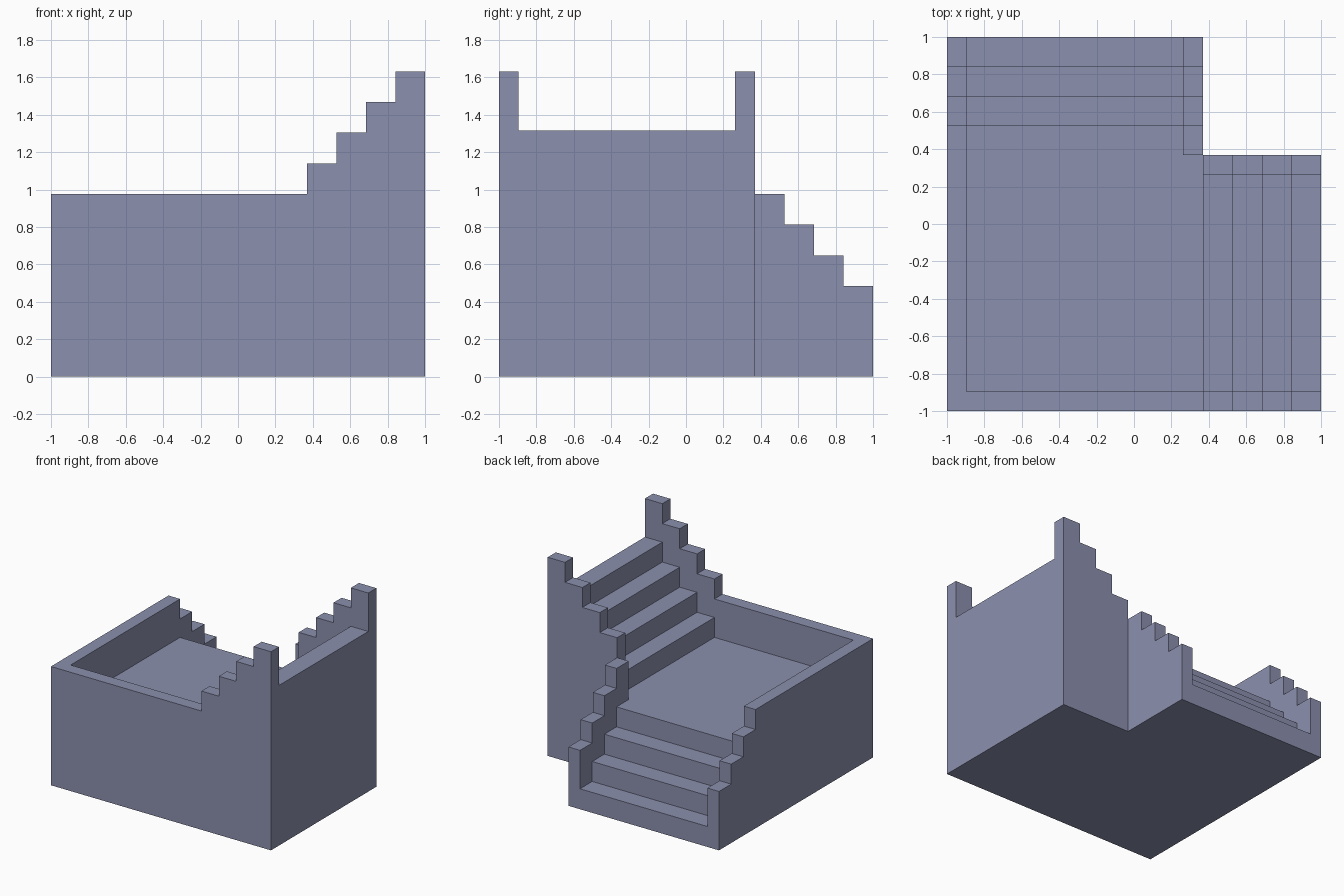
import bpy, bmesh, math

if "Cube" in bpy.data.objects:
    bpy.data.objects.remove(bpy.data.objects["Cube"])

E = 0.368                 # edge between landing and both flights
T = 0.105                 # parapet thickness
RUN = (1 - E) / 4         # tread depth
RISE = 0.164              # step height
FLOOR = 0.66              # landing height
RAIL = 0.316              # parapet height above the treads

stone = bpy.data.materials.new("blue grey stone")
stone.diffuse_color = (0.26, 0.28, 0.42, 1)
stone.use_nodes = True
stone.node_tree.nodes["Principled BSDF"].inputs["Base Color"].default_value = stone.diffuse_color


def stepped(start, level, heights):
    """Profile with a flat run from start to E, then one height per tread."""
    pts = [(start, 0)]
    if start < E:
        pts += [(start, level), (E, level)]
    for i, h in enumerate(heights):
        a = E + i * RUN
        b = 1.0 if i == 3 else E + (i + 1) * RUN
        pts += [(a, h), (b, h)]
    pts.append((1.0, 0))
    return [p for i, p in enumerate(pts) if i == 0 or p != pts[i - 1]]


def extrude(name, profile, lo, hi, axis):
    """Extrude a profile running along 'x' or 'y' across the other axis."""
    bm = bmesh.new()
    place = (lambda u, z: (u, lo, z)) if axis == 'x' else (lambda u, z: (lo, u, z))
    face = bm.faces.new([bm.verts.new(place(u, z)) for u, z in profile])
    new = bmesh.ops.extrude_face_region(bm, geom=[face])["geom"]
    for v in new:
        if isinstance(v, bmesh.types.BMVert):
            v.co[1 if axis == 'x' else 0] = hi
    bmesh.ops.recalc_face_normals(bm, faces=bm.faces)
    me = bpy.data.meshes.new(name)
    bm.to_mesh(me)
    bm.free()
    me.materials.append(stone)
    ob = bpy.data.objects.new(name, me)
    bpy.context.collection.objects.link(ob)
    return ob


up = [FLOOR + RISE * (i + 1) for i in range(4)]
down = [FLOOR - RISE * i for i in range(4)]
up_rail = [h + RAIL for h in up]
down_rail = [h + RAIL for h in down]

# Solid flights, both including the landing
stairs = extrude("corner_staircase", stepped(-1, FLOOR, up), -1, E, 'x')
parts = [
    extrude("lower_flight", stepped(-1, FLOOR, down), -1, E, 'y'),
    # Outer parapets
    extrude("front_parapet", stepped(-1, FLOOR + RAIL, up_rail), -1, -1 + T, 'x'),
    extrude("left_parapet", stepped(-1, FLOOR + RAIL, down_rail), -1, -1 + T, 'y'),
    # Inner parapets, along the flights only
    extrude("upper_inner_parapet", stepped(E, 0, up_rail), E - T, E, 'x'),
    extrude("lower_inner_parapet", stepped(E, 0, down_rail), E - T, E, 'y'),
]

# Merge into one clean solid
for p in parts:
    m = stairs.modifiers.new("join_" + p.name, 'BOOLEAN')
    m.operation = 'UNION'
    m.solver = 'EXACT'
    m.object = p
bpy.context.view_layer.update()
merged = bpy.data.meshes.new_from_object(
    stairs.evaluated_get(bpy.context.evaluated_depsgraph_get()))
stairs.modifiers.clear()
stairs.data = merged
for p in parts:
    bpy.data.objects.remove(p)

# Dissolve seams between coplanar faces
bm = bmesh.new()
bm.from_mesh(merged)
bmesh.ops.dissolve_limit(bm, angle_limit=math.radians(1),
                         verts=bm.verts, edges=bm.edges)
bm.to_mesh(merged)
bm.free()
